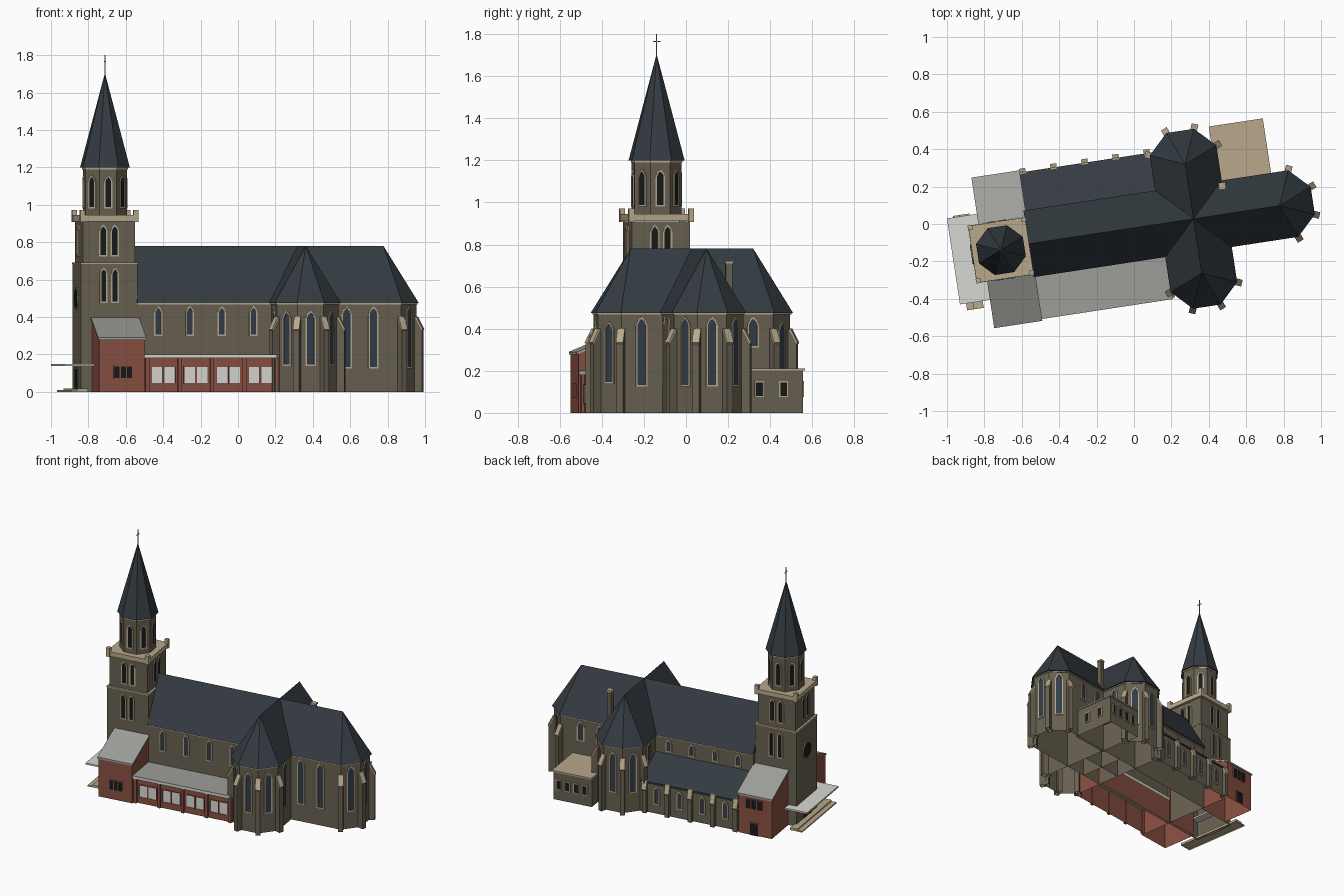
import bpy, bmesh, math
from mathutils import Matrix, Vector

cube = bpy.data.objects.get("Cube")
if cube:
    bpy.data.objects.remove(cube)

# Plan coordinates have their origin at the crossing; the church is turned a little.
PLACE = Matrix.Translation((0.318, 0.028, 0)) @ Matrix.Rotation(math.radians(8.65), 4, 'Z')
OCT = math.tan(math.pi / 8)
EAVE, RIDGE, HALF, WALL = 0.475, 0.78, 0.18, 0.167


def material(name, r, g, b):
    m = bpy.data.materials.new(name)
    m.use_nodes = True
    m.diffuse_color = (r, g, b, 1)
    m.node_tree.nodes["Principled BSDF"].inputs["Base Color"].default_value = (r, g, b, 1)
    return m


MATS = [material("stone", .14, .12, .083), material("pale trim", .48, .39, .26),
        material("slate", .034, .044, .053), material("red brick", .25, .08, .055),
        material("grey roofing", .34, .34, .32), material("light panel", .68, .68, .65),
        material("dark opening", .008, .01, .011), material("blue glass", .032, .046, .065)]
STONE, TRIM, SLATE, BRICK, GREY, LIGHT, DARK, GLASS = range(8)


def finish(name, bm):
    """Place a bmesh as an object, open at ground level, with only the materials it uses."""
    bmesh.ops.recalc_face_normals(bm, faces=bm.faces)
    ground = [f for f in bm.faces if all(v.co.z < 1e-4 for v in f.verts)]
    bmesh.ops.delete(bm, geom=ground, context='FACES')
    used = sorted({f.material_index for f in bm.faces})
    for f in bm.faces:
        f.material_index = used.index(f.material_index)
    me = bpy.data.meshes.new(name)
    bm.to_mesh(me)
    bm.free()
    for i in used:
        me.materials.append(MATS[i])
    me.transform(PLACE)
    bpy.context.collection.objects.link(bpy.data.objects.new(name, me))


def extrude(bm, pts, vec, mat):
    """Closed solid from a flat outline swept along vec."""
    a = [bm.verts.new(p) for p in pts]
    b = [bm.verts.new(Vector(p) + Vector(vec)) for p in pts]
    n = len(a)
    faces = [a[::-1], b] + [[a[i], a[(i + 1) % n], b[(i + 1) % n], b[i]] for i in range(n)]
    for f in faces:
        bm.faces.new(f).material_index = mat


def box(bm, u0, u1, v0, v1, z0, z1, mat):
    extrude(bm, [(u0, v0, z0), (u1, v0, z0), (u1, v1, z0), (u0, v1, z0)], (0, 0, z1 - z0), mat)


def block(bm, c, h, z0, z1, mat):
    box(bm, c[0] - h, c[0] + h, c[1] - h, c[1] + h, z0, z1, mat)


def polar(c, a, r):
    a = math.radians(a)
    return (c[0] + r * math.cos(a), c[1] + r * math.sin(a))


def buttress(bm, c, a, profile, width, mat):
    """Radial profile of (distance, height) given thickness across its direction."""
    d = Vector(polar((0, 0), a, 1)).to_3d()
    t = Vector((-d.y, d.x, 0)) * width
    base = Vector((c[0], c[1], 0)) - t / 2
    extrude(bm, [base + d * r + Vector((0, 0, z)) for r, z in profile], t, mat)


def window(bm, p, a, z0, z1, w, frame=TRIM, pane=GLASS, arch=True, rim=.008):
    """Framed opening on a wall at p facing angle a."""
    n = Vector(polar((0, 0), a, 1)).to_3d()
    t = Vector((-n.y, n.x, 0))

    def loop(h, lo, hi, depth):
        pts = [(-h, lo), (h, lo)]
        if arch:
            pts += [(h, hi - 1.6 * h), (h * .65, hi - .7 * h), (0, hi),
                    (-h * .65, hi - .7 * h), (-h, hi - 1.6 * h)]
        else:
            pts += [(h, hi), (-h, hi)]
        return [bm.verts.new(Vector((p[0], p[1], z)) + t * s + n * depth) for s, z in pts]

    h = w / 2
    inner = (h - rim, z0 + rim, z1 - rim * 1.3)
    loops = [loop(h, z0, z1, 0), loop(h, z0, z1, .006), loop(*inner, .006), loop(*inner, .002)]
    for A, B in zip(loops, loops[1:]):
        for i in range(len(A)):
            j = (i + 1) % len(A)
            bm.faces.new((A[i], A[j], B[j], B[i])).material_index = frame
    bm.faces.new(loops[-1]).material_index = pane


def arm_plan(L, h):
    t = h * OCT
    return [(0, h), (L + t, h), (L + h, t), (L + h, -t), (L + t, -h), (0, -h)]


# Choir and both transepts: straight bay, half-octagon end, hipped roof, corner buttresses
for name, L, turn in (("choir", .465, 0), ("north_transept", .295, 90), ("south_transept", .295, -90)):
    rot = Matrix.Rotation(math.radians(turn), 3, 'Z')

    def at(p, z=0):
        return rot @ Vector((p[0], p[1], z))

    bm = bmesh.new()
    extrude(bm, [at(p) for p in arm_plan(L, WALL)], (0, 0, EAVE), STONE)
    extrude(bm, [at(p, .467) for p in arm_plan(L, .172)], (0, 0, .007), TRIM)
    finish(name + "_walls", bm)

    bm = bmesh.new()
    eave = [bm.verts.new(at(p, EAVE)) for p in arm_plan(L, HALF)]
    apex, back = bm.verts.new(at((L, 0), RIDGE)), bm.verts.new(at((0, 0), RIDGE))
    bm.faces.new((back, apex, eave[1], eave[0]))
    bm.faces.new((back, eave[5], eave[4], apex))
    for i in range(1, 4):
        bm.faces.new((apex, eave[i + 1], eave[i]))
    bm.faces.new((back, eave[0], eave[5]))
    bm.faces.new(eave)
    for f in bm.faces:
        f.material_index = SLATE
    finish(name + "_roof", bm)

    bm = bmesh.new()
    end = at((L, 0))
    for a in (-67.5, -22.5, 22.5, 67.5):
        buttress(bm, end, a + turn, [(.15, 0), (.216, 0), (.216, .335), (.183, .395), (.15, .395)], .032, STONE)
        buttress(bm, end, a + turn, [(.216, .328), (.221, .334), (.186, .402), (.176, .402)], .036, TRIM)
    finish(name + "_buttresses", bm)

    bm = bmesh.new()
    low, high = (.125, .458) if turn == 0 else (.138, .435)
    for a in (-45, 0, 45):
        window(bm, polar(end, a + turn, WALL), a + turn, low, high, .056)
    for side in (1, -1):
        for s in ((.24, .385) if turn == 0 else (.268,)):
            blocked = turn == 90 or (turn == 0 and side == 1) or (turn == -90 and side == -1)
            window(bm, at((s, side * WALL)), turn + 90 * side, .31 if blocked else .125, .458, .056)
    finish(name + "_windows", bm)

# Nave
bm = bmesh.new()
box(bm, -.89, 0, -WALL, WALL, 0, EAVE, STONE)
box(bm, -.89, 0, -.172, .172, .467, .474, TRIM)
finish("nave_walls", bm)
bm = bmesh.new()
extrude(bm, [(-.892, -HALF, EAVE), (-.892, HALF, EAVE), (-.892, 0, RIDGE)], (.892, 0, 0), SLATE)
finish("nave_roof", bm)
bm = bmesh.new()
for u in (-.78, -.608, -.436, -.264):
    window(bm, (u, -WALL), -90, .3, .46, .045)
    window(bm, (u, WALL), 90, .365, .458, .045)
finish("clerestory_windows", bm)

# North aisle with lean-to roof
bm = bmesh.new()
extrude(bm, [(-.89, v, z) for v, z in ((.16, 0), (.37, 0), (.37, .225), (.16, .34))], (.73, 0, 0), STONE)
extrude(bm, [(-.89, v, z) for v, z in ((.16, .338), (.384, .216), (.384, .229), (.16, .352))], (.73, 0, 0), SLATE)
finish("north_aisle", bm)
bm = bmesh.new()
for i in range(5):
    u = -.866 + i * .168
    buttress(bm, (u, .348), 90, [(0, 0), (.05, 0), (.05, .17), (.03, .22), (0, .22)], .03, STONE)
    buttress(bm, (u, .348), 90, [(.05, .165), (.056, .172), (.036, .234), (.022, .234)], .034, TRIM)
    if i < 4:
        window(bm, (u + .084, .37), 90, .065, .2, .045)
finish("aisle_buttresses_and_windows", bm)

# Tower: two square stages, parapet, octagonal belfry and spire
T = (-1.043, -.011)
bm = bmesh.new()
block(bm, T, .153, 0, .687, STONE)
block(bm, T, .155, .684, .692, TRIM)
block(bm, T, .14, .69, .91, STONE)
finish("tower_stages", bm)
bm = bmesh.new()
block(bm, T, .154, .912, .945, TRIM)
for i in (-1, 1):
    for j in (-1, 1):
        block(bm, (T[0] + i * .144, T[1] + j * .144), .013, .908, .972, TRIM)
finish("tower_parapet", bm)


def octagon(r, z):
    return [(*polar(T, 22.5 + 45 * i, r), z) for i in range(8)]


bm = bmesh.new()
extrude(bm, octagon(.122, .94), (0, 0, .25), STONE)
extrude(bm, octagon(.126, 1.19), (0, 0, .01), TRIM)
finish("belfry", bm)
bm = bmesh.new()
base = [bm.verts.new(p) for p in octagon(.137, 1.2)]
tip = bm.verts.new((*T, 1.705))
bm.faces.new(base)
for i in range(8):
    bm.faces.new((base[i], base[(i + 1) % 8], tip))
for f in bm.faces:
    f.material_index = SLATE
finish("spire", bm)
bm = bmesh.new()
block(bm, T, .0025, 1.69, 1.8, GREY)
box(bm, T[0] - .0025, T[0] + .0025, T[1] - .018, T[1] + .018, 1.763, 1.768, GREY)
finish("spire_cross", bm)

bm = bmesh.new()
for a in range(0, 360, 45):
    window(bm, polar(T, a, .122 * math.cos(math.pi / 8)), a, .98, 1.158, .047, pane=DARK)
for a in range(0, 360, 90):
    for s in (-.031, .031):
        q = polar((0, 0), a + 90, s)
        top, low = polar(T, a, .14), polar(T, a, .153)
        window(bm, (top[0] + q[0], top[1] + q[1]), a, .725, .895, .045, pane=DARK)
        if a != 180:
            window(bm, (low[0] + q[0], low[1] + q[1]), a, .475, .665, .042, pane=DARK)
window(bm, (T[0] - .153, T[1]), 180, 0, .13, .11, frame=STONE, pane=DARK, arch=False)
finish("tower_windows", bm)
# Round west window
bm = bmesh.new()
for r, depth, mat in ((.06, .004, TRIM), (.052, .007, DARK)):
    ring = [polar((T[1], .5), i * 22.5, r) for i in range(16)]
    extrude(bm, [(T[0] - .153, v, z) for v, z in ring], (-depth, 0, 0), mat)
finish("rose_window", bm)

# Brick annexes on either side of the tower
for name, s, outer in (("north", 1, .388), ("south", -1, .41)):
    bm = bmesh.new()
    extrude(bm, [(-1.135, s * v, z) for v, z in ((.145, 0), (outer, 0), (outer, .283), (.145, .395))],
            (.248, 0, 0), BRICK)
    edge = outer + .008
    extrude(bm, [(-1.141, s * v, z) for v, z in ((.145, .39), (edge, .277), (edge, .29), (.145, .405))],
            (.26, 0, 0), GREY)
    z0, w = (.19, .04) if s == 1 else (.07, .034)
    for i in (-1, 0, 1):
        window(bm, (-1.005 + i * w, s * outer), 90 * s, z0, z0 + .07, w, BRICK, DARK, False, .003)
    if s == 1:
        window(bm, (-1.005, outer), 90, 0, .09, .066, BRICK, DARK, False, .004)
    finish(name + "_brick_annex", bm)

# Low south hall with flat roof, piers and paired panes
bm = bmesh.new()
box(bm, -.892, -.165, -.385, -.15, 0, .182, BRICK)
for i in range(5):
    u = -.872 + i * .175
    box(bm, u - .01, u + .01, -.4, -.38, 0, .18, BRICK)
    if i < 4:
        for d in (-.034, .034):
            window(bm, (u + .089 + d, -.385), -90, .045, .137, .064, BRICK, LIGHT, False, .003)
finish("south_hall", bm)
bm = bmesh.new()
box(bm, -.888, -.172, -.408, -.15, .18, .198, LIGHT)
box(bm, -.888, -.172, -.408, -.15, .198, .201, GREY)
finish("south_hall_roof", bm)

# West canopy and steps
bm = bmesh.new()
box(bm, -1.303, -1.137, -.265, .2, .137, .149, LIGHT)
finish("west_canopy", bm)
bm = bmesh.new()
box(bm, -1.27, -1.18, -.302, .208, 0, .009, TRIM)
box(bm, -1.235, -1.18, -.302, .208, .009, .018, TRIM)
finish("west_steps", bm)

# Sacristy and chimney
bm = bmesh.new()
box(bm, .155, .44, .15, .468, 0, .202, STONE)
box(bm, .155, .447, .15, .475, .202, .212, TRIM)
for v in (.257, .373):
    window(bm, (.44, v), 0, .075, .152, .044, pane=DARK, arch=False, rim=.006)
for u in (.4, .335, .27, .205):
    window(bm, (u, .468), 90, .075, .152, .042, pane=DARK, arch=False, rim=.006)
finish("sacristy", bm)
bm = bmesh.new()
block(bm, (.178, .15), .016, .2, .71, STONE)
block(bm, (.178, .15), .019, .71, .722, TRIM)
finish("chimney", bm)
